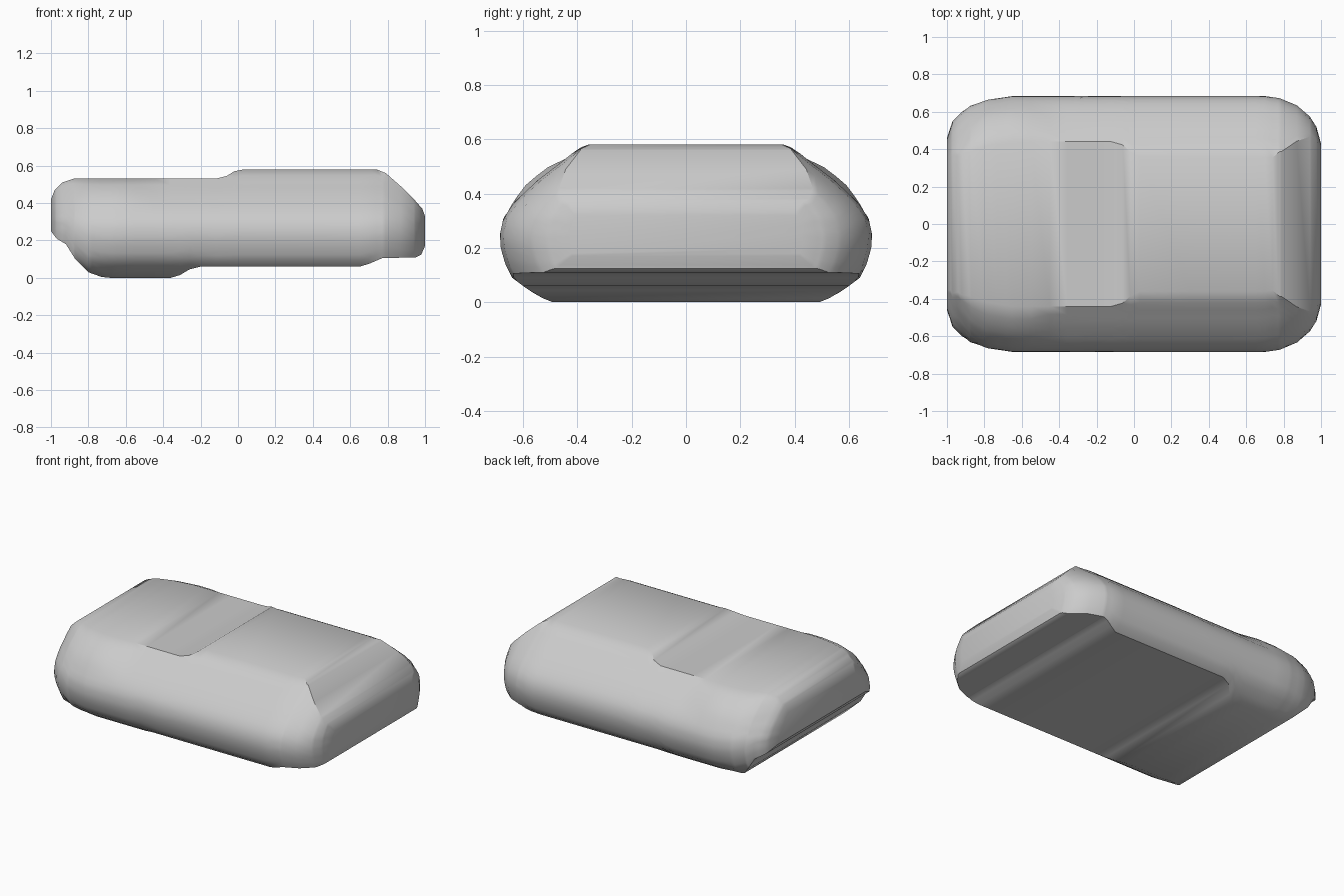
import bpy, bmesh

if "Cube" in bpy.data.objects:
    bpy.data.objects.remove(bpy.data.objects["Cube"])

# Half-width of the body at each height (z, half width)
SIDE = [(0, .49), (.02, .54), (.06, .6), (.09, .64), (.14, .665), (.2, .682),
        (.25, .685), (.31, .672), (.37, .63), (.45, .545), (.53, .44),
        (.565, .40), (.58, .36)]
# Lower line, upper line and plan outline along the length (x, value)
BOTTOM = [(-1, .25), (-.97, .21), (-.92, .18), (-.87, .1), (-.8, .03), (-.73, .005),
          (-.68, 0), (-.36, 0), (-.31, .015), (-.26, .045), (-.2, .06), (.65, .06),
          (.7, .075), (.77, .105), (.95, .11), (.98, .125), (1, .17)]
TOP = [(-1, .42), (-.98, .47), (-.94, .51), (-.88, .53), (-.12, .53), (-.06, .545),
       (-.02, .57), (.03, .58), (.74, .58), (.79, .56), (.87, .49), (.95, .41),
       (.985, .37), (1, .33)]
PLAN = [(-1, .46), (-.97, .55), (-.92, .60), (-.87, .635), (-.78, .665), (-.65, .685),
        (.7, .685), (.78, .672), (.87, .635), (.94, .575), (.975, .52), (1, .43)]


def lookup(table, t):
    """Linear interpolation in a sorted table."""
    if t <= table[0][0]:
        return table[0][1]
    for (a, va), (b, vb) in zip(table, table[1:]):
        if t <= b:
            return va + (vb - va) * (t - a) / (b - a)
    return table[-1][1]


def section(x):
    """Rounded cross-section at one station along the length."""
    lo, hi, inset = lookup(BOTTOM, x), lookup(TOP, x), .685 - lookup(PLAN, x)
    shoulder = lookup([(-.95, 0), (-.85, .025), (-.55, .025), (-.45, 0)], x)
    n = 16
    half = []
    for i in range(n + 1):
        z = lo + (hi - lo) * i / n
        extra = shoulder * lookup([(.35, 0), (.43, 1), (.515, 1), (.53, 0)], z)
        half.append((lookup(SIDE, z) - inset + extra, z))
    return [(x, y, z) for y, z in half] + [(x, -y, z) for y, z in reversed(half)]


# Rounded stepped body, lofted from end to end
stations = sorted({p[0] for t in (BOTTOM, TOP, PLAN) for p in t} | {-.55, -.45, .3})
bm = bmesh.new()
rings = [[bm.verts.new(p) for p in section(x)] for x in stations]
for a, b in zip(rings, rings[1:]):
    for i in range(len(a)):
        j = (i + 1) % len(a)
        bm.faces.new((a[i], a[j], b[j], b[i]))
bm.faces.new(rings[0])
bm.faces.new(rings[-1])
bmesh.ops.recalc_face_normals(bm, faces=bm.faces)
mesh = bpy.data.meshes.new("rounded_body")
bm.to_mesh(mesh)
bm.free()

body = bpy.data.objects.new("rounded_body", mesh)
bpy.context.collection.objects.link(body)
grey = bpy.data.materials.new("light grey")
grey.diffuse_color = (.6, .6, .6, 1)
grey.use_nodes = True
grey.node_tree.nodes["Principled BSDF"].inputs["Base Color"].default_value = grey.diffuse_color
mesh.materials.append(grey)

bpy.context.view_layer.objects.active = body
body.select_set(True)
bpy.ops.object.shade_smooth_by_angle(angle=.6)
